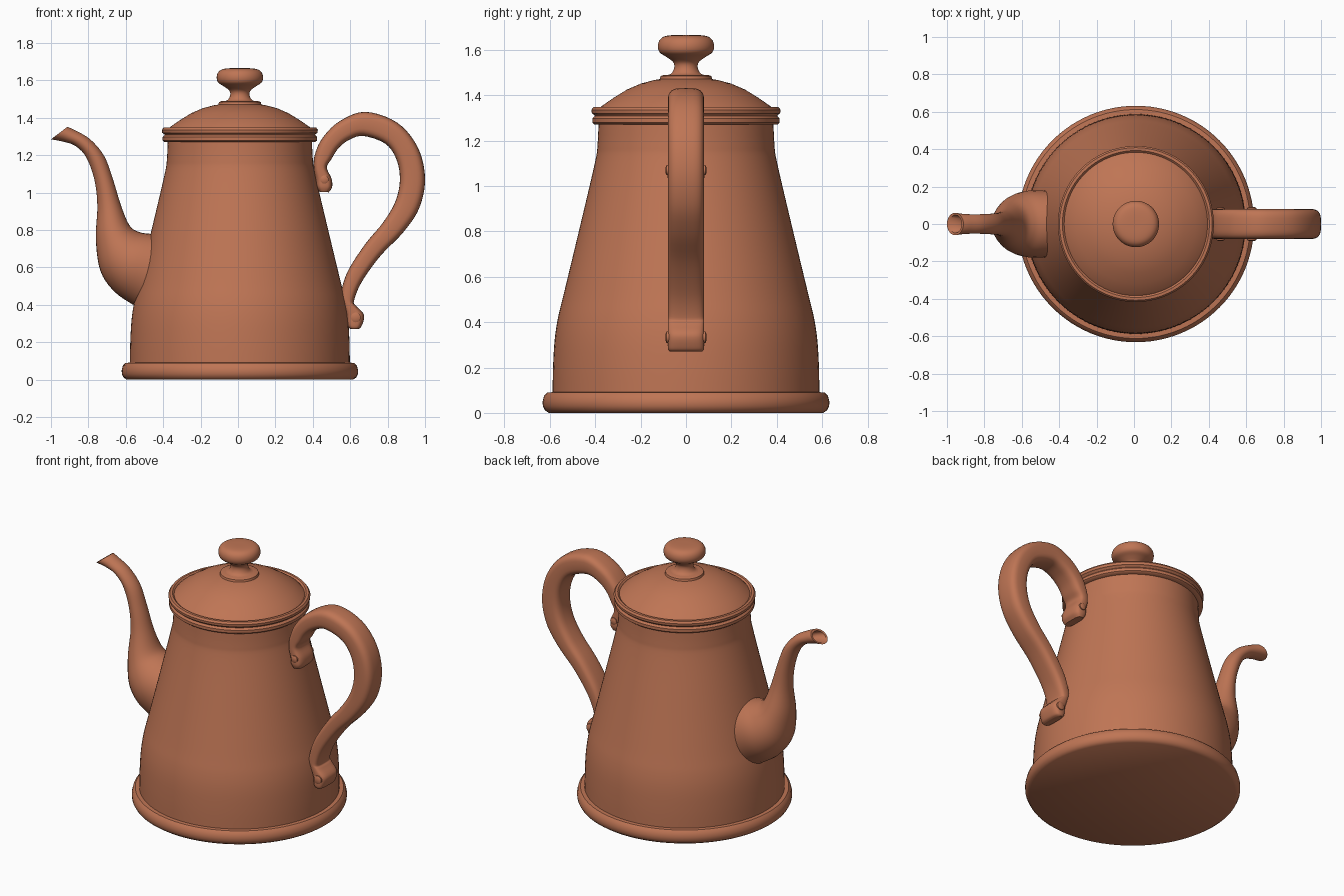
import bpy, bmesh, math
from mathutils import Vector

CX = 0.01  # axis of the pot body
clay = bpy.data.materials.new("terracotta")
clay.diffuse_color = (0.52, 0.178, 0.09, 1)


def finish(name, bm, angle=40):
    bmesh.ops.remove_doubles(bm, verts=bm.verts, dist=1e-5)
    bmesh.ops.recalc_face_normals(bm, faces=bm.faces)
    me = bpy.data.meshes.new(name)
    bm.to_mesh(me)
    bm.free()
    me.materials.append(clay)
    me.shade_smooth()
    me.set_sharp_from_angle(angle=math.radians(angle))
    ob = bpy.data.objects.new(name, me)
    bpy.context.collection.objects.link(ob)
    return ob


def bridge(bm, rings):
    for a, b in zip(rings, rings[1:]):
        n = len(a)
        for i in range(n):
            bm.faces.new((a[i], a[(i + 1) % n], b[(i + 1) % n], b[i]))


def spline(keys, steps):
    """Catmull-Rom through tuples of numbers."""
    pts = [Vector(k) for k in keys]
    out = []
    for i in range(len(pts) - 1):
        p0, p1 = pts[max(i - 1, 0)], pts[i]
        p2, p3 = pts[i + 1], pts[min(i + 2, len(pts) - 1)]
        for s in range(steps):
            t = s / steps
            out.append(0.5 * (2 * p1 + (p2 - p0) * t + (2 * p0 - 5 * p1 + 4 * p2 - p3) * t * t
                              + (3 * p1 - p0 - 3 * p2 + p3) * t ** 3))
    return out + [pts[-1]]


def lathe(name, profile, steps=1, seg=96):
    """Revolve (radius, height) points about the pot axis."""
    bm = bmesh.new()
    rings = []
    for r, z in (spline(profile, steps) if steps > 1 else profile):
        r = max(r, 0)
        rings.append([bm.verts.new((CX + r * math.cos(2 * math.pi * i / seg),
                                    r * math.sin(2 * math.pi * i / seg), z)) for i in range(seg)])
    bridge(bm, rings)
    bmesh.ops.dissolve_degenerate(bm, dist=1e-5, edges=bm.edges)
    return finish(name, bm)


def section(bm, k, power, seg=32):
    """Cross-section between two silhouette points (x,z),(x,z) with half width in y."""
    a, b, w = Vector((k[0], 0, k[1])), Vector((k[2], 0, k[3])), k[4]
    mid, half = (a + b) / 2, (a - b) / 2
    ring = []
    for i in range(seg):
        c, s = math.cos(2 * math.pi * i / seg), math.sin(2 * math.pi * i / seg)
        c = math.copysign(abs(c) ** power, c)
        s = math.copysign(abs(s) ** power, s)
        ring.append(bm.verts.new(mid + half * c + Vector((0, w * s, 0))))
    return ring


def loft(name, keys, power=1.0, mouth=None):
    bm = bmesh.new()
    rings = [section(bm, k, power) for k in spline(keys, 5)]
    if mouth:
        rings = [section(bm, k, power) for k in reversed(mouth)] + rings
    bridge(bm, rings)
    bm.faces.new(rings[0])
    bm.faces.new(rings[-1])
    return finish(name, bm)


# foot, body and double rim
lathe("base_ring", [(0, 0), (0.605, 0), (0.622, 0.012), (0.631, 0.03), (0.632, 0.05),
                    (0.626, 0.075), (0.612, 0.09), (0.57, 0.092)])
lathe("body", [(0.588, 0.08), (0.586, 0.2), (0.579, 0.32), (0.564, 0.42), (0.535, 0.54),
               (0.47, 0.81), (0.402, 1.1), (0.39, 1.18), (0.385, 1.29)], 5)
lathe("rim", [(0.37, 1.27), (0.402, 1.27), (0.413, 1.279), (0.413, 1.297), (0.402, 1.309),
              (0.404, 1.313), (0.415, 1.32), (0.417, 1.336), (0.408, 1.348), (0.393, 1.349),
              (0.383, 1.34), (0.375, 1.33)])

# lid and knob
lathe("lid", [(0.388, 1.335), (0.372, 1.352), (0.32, 1.388), (0.26, 1.425), (0.2, 1.451),
              (0.14, 1.467), (0.115, 1.471), (0.112, 1.484), (0.1, 1.489), (0, 1.489)])
lathe("knob", [(0.09, 1.486), (0.065, 1.496), (0.052, 1.52), (0.056, 1.545), (0.085, 1.568),
               (0.115, 1.588), (0.124, 1.613), (0.118, 1.64), (0.098, 1.658), (0.06, 1.665),
               (0, 1.666)], 4, 64)

# spout with hollow mouth
loft("spout", [(-1.0, 1.285, -0.912, 1.352, 0.06), (-0.935, 1.273, -0.87, 1.333, 0.053),
               (-0.87, 1.25, -0.79, 1.285, 0.052), (-0.812, 1.19, -0.715, 1.195, 0.055),
               (-0.768, 1.07, -0.668, 1.07, 0.06), (-0.752, 0.93, -0.625, 0.93, 0.075),
               (-0.76, 0.75, -0.58, 0.825, 0.115), (-0.735, 0.58, -0.53, 0.79, 0.155),
               (-0.66, 0.47, -0.47, 0.78, 0.178), (-0.56, 0.40, -0.38, 0.77, 0.18)],
     mouth=[(-0.988, 1.291, -0.922, 1.343, 0.048), (-0.93, 1.283, -0.875, 1.323, 0.042),
            (-0.868, 1.258, -0.81, 1.278, 0.04)])

# flat-sided handle, scrolled at both ends
loft("handle", [(0.435, 1.005, 0.485, 1.002, 0.07), (0.42, 1.03, 0.503, 1.03, 0.08),
                (0.415, 1.07, 0.50, 1.075, 0.08), (0.405, 1.13, 0.475, 1.135, 0.08),
                (0.41, 1.2, 0.50, 1.18, 0.08), (0.45, 1.29, 0.535, 1.235, 0.08),
                (0.54, 1.38, 0.59, 1.28, 0.08), (0.68, 1.432, 0.67, 1.303, 0.08),
                (0.85, 1.375, 0.79, 1.26, 0.08), (0.96, 1.245, 0.85, 1.17, 0.08),
                (1.0, 1.08, 0.865, 1.06, 0.08), (0.97, 0.92, 0.84, 0.95, 0.08),
                (0.885, 0.79, 0.775, 0.84, 0.08), (0.76, 0.66, 0.68, 0.725, 0.08),
                (0.66, 0.52, 0.587, 0.58, 0.08), (0.62, 0.42, 0.55, 0.46, 0.08),
                (0.632, 0.395, 0.56, 0.40, 0.08), (0.674, 0.345, 0.575, 0.345, 0.08),
                (0.66, 0.285, 0.585, 0.29, 0.08), (0.64, 0.27, 0.6, 0.272, 0.072)], power=0.6)

# scroll eyes on the handle ends
for name, x, z, r in (("upper_scroll_eye", 0.462, 1.07, 0.022), ("lower_scroll_eye", 0.63, 0.333, 0.026)):
    bm = bmesh.new()
    rings = []
    for y, f in ((-0.09, 0.6), (-0.085, 1), (0.085, 1), (0.09, 0.6)):
        rings.append([bm.verts.new((x + r * f * math.cos(i * math.pi / 12), y,
                                    z + r * f * math.sin(i * math.pi / 12))) for i in range(24)])
    bridge(bm, rings)
    bm.faces.new(rings[0])
    bm.faces.new(rings[-1])
    finish(name, bm)
